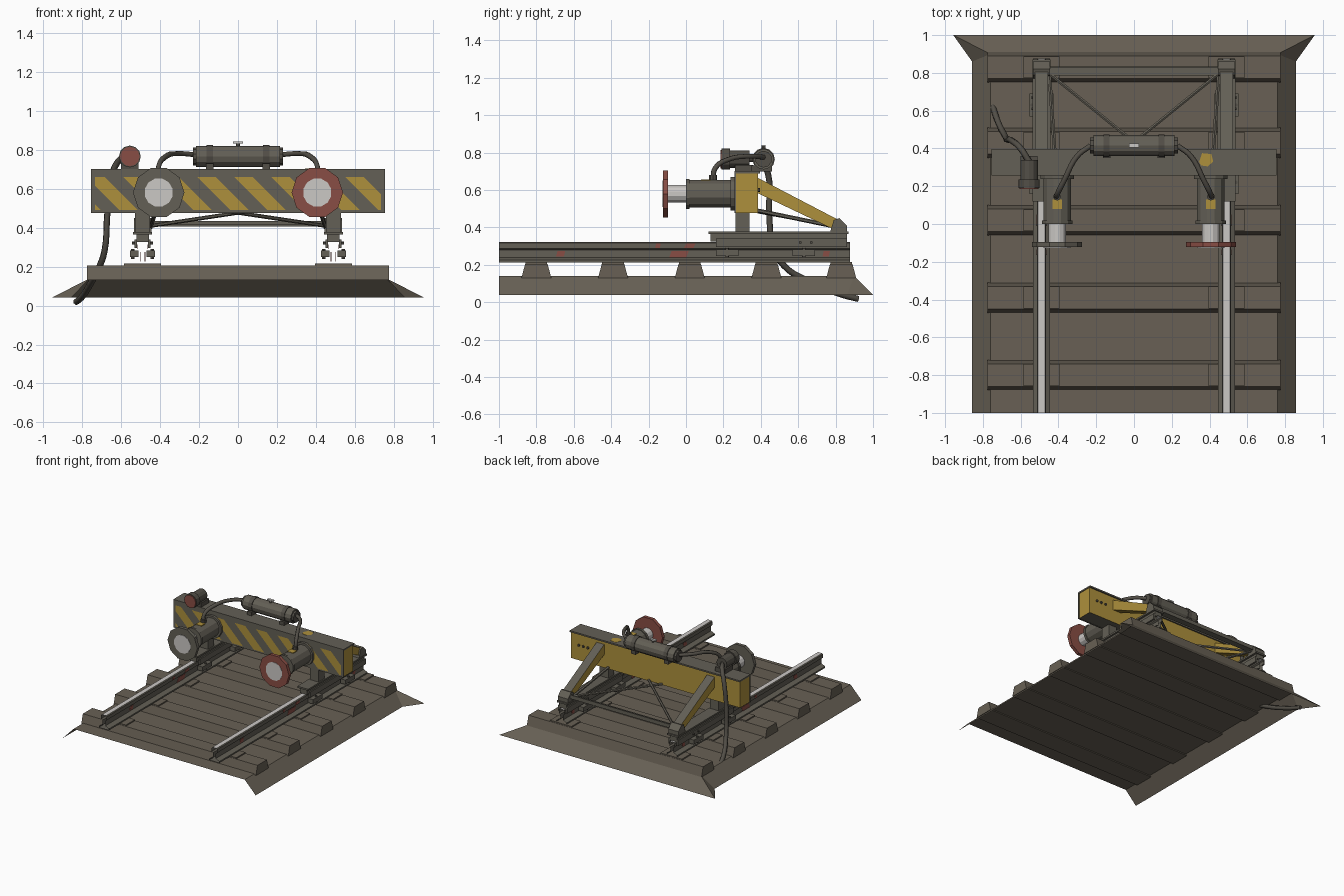
import bpy, bmesh, math
from mathutils import Vector as V

if "Cube" in bpy.data.objects:
    bpy.data.objects.remove(bpy.data.objects["Cube"])


def mat(name, r, g, b):
    m = bpy.data.materials.new(name)
    m.diffuse_color = (r, g, b, 1)
    m.use_nodes = True
    m.node_tree.nodes["Principled BSDF"].inputs["Base Color"].default_value = m.diffuse_color
    return m


BROWN = mat("weathered_brown", .138, .118, .090)
STEEL = mat("grey_steel", .125, .115, .092)
DARK = mat("dark_rubber", .085, .077, .063)
YELLOW = mat("warning_yellow", .42, .28, .045)
RED = mat("faded_red", .25, .075, .058)
WHITE = mat("polished_metal", .60, .58, .56)


def finish(name, bm, *mats, fix=True):
    if fix:
        bmesh.ops.recalc_face_normals(bm, faces=bm.faces)
    me = bpy.data.meshes.new(name)
    bm.to_mesh(me)
    bm.free()
    for m in mats:
        me.materials.append(m)
    ob = bpy.data.objects.new(name, me)
    bpy.context.collection.objects.link(ob)
    return ob


def prism(name, pts, axis, a, b, *mats, caps=True, rule=None):
    """Extrude a 2D profile along an axis; the profile uses the other two axes in order."""
    bm = bmesh.new()

    def place(p, t):
        c = list(p)
        c.insert("xyz".index(axis), t)
        return bm.verts.new(c)
    lo, hi = [place(p, a) for p in pts], [place(p, b) for p in pts]
    ends = [bm.faces.new(lo), bm.faces.new(hi)]
    for i in range(len(pts)):
        j = (i + 1) % len(pts)
        bm.faces.new((lo[i], lo[j], hi[j], hi[i]))
    bmesh.ops.recalc_face_normals(bm, faces=bm.faces)
    if not caps:
        bmesh.ops.delete(bm, geom=ends, context='FACES_ONLY')
    if rule:
        for f in bm.faces:
            f.material_index = rule(f)
    return finish(name, bm, *mats, fix=False)


def box(name, x0, x1, y0, y1, z0, z1, *mats, rule=None):
    return prism(name, [(x0, y0), (x1, y0), (x1, y1), (x0, y1)], 'z', z0, z1, *mats, rule=rule)


def rod(name, p, q, r, m, n=12, turn=0.0):
    p, q = V(p), V(q)
    bm = bmesh.new()
    bmesh.ops.create_cone(bm, cap_ends=True, segments=n, radius1=r, radius2=r, depth=(q - p).length)
    ob = finish(name, bm, m)
    ob.rotation_mode = 'QUATERNION'
    from mathutils import Quaternion
    ob.rotation_quaternion = (q - p).to_track_quat('Z', 'Y') @ Quaternion((0, 0, 1), turn)
    ob.location = (p + q) / 2
    return ob


def hose(name, pts, r, m):
    cu = bpy.data.curves.new(name, 'CURVE')
    cu.dimensions, cu.bevel_depth, cu.bevel_resolution = '3D', r, 1
    cu.resolution_u, cu.use_fill_caps = 5, True
    s = cu.splines.new('BEZIER')
    s.bezier_points.add(len(pts) - 1)
    for b, p in zip(s.bezier_points, pts):
        b.co, b.handle_left_type, b.handle_right_type = p, 'AUTO', 'AUTO'
    tmp = bpy.data.objects.new(name, cu)
    bpy.context.collection.objects.link(tmp)
    bpy.context.view_layer.update()
    me = bpy.data.meshes.new_from_object(tmp.evaluated_get(bpy.context.evaluated_depsgraph_get()))
    bpy.data.objects.remove(tmp)
    me.materials.clear()
    me.materials.append(m)
    bpy.context.collection.objects.link(bpy.data.objects.new(name, me))


# Ballast bed: open sheet with sloped sides, back slope and flared corners
bm = bmesh.new()
L, R = [[bm.verts.new((s * x, y, z)) for x, y, z in
         ((.76, -1, .14), (.76, .9, .14), (.857, .86, .04), (.857, -1, .04), (.957, 1, .04))] for s in (-1, 1)]
for f in ((L[0], R[0], R[1], L[1]), (L[1], R[1], R[4], L[4]),
          (R[0], R[3], R[2], R[1]), (R[1], R[2], R[4]), (L[0], L[1], L[2], L[3]), (L[1], L[4], L[2])):
    bm.faces.new(f)
finish("ballast_bed", bm, BROWN, fix=False)

# Sleepers with tie plates
for y in (-.80, -.39, .02, .43, .83):
    prism("sleeper", [(y - .08, .13), (y + .08, .13), (y + .06, .205), (y - .06, .205)], 'x', -.775, .775, BROWN)
    for s in (-1, 1):
        box("tie_plate", s * .49 - .095, s * .49 + .095, y - .058, y + .058, .2, .215, BROWN)

for s in (-1, 1):
    c = s * .49
    # Rail, with open ends and a polished running surface
    half = [(.045, .213), (.045, .225), (.012, .24), (.012, .28), (.024, .288), (.024, .316), (.018, .323)]
    prof = [(c + x, z) for x, z in half] + [(c - x, z) for x, z in reversed(half)]
    prism("rail", prof, 'y', -1, .877, STEEL, WHITE, caps=False,
          rule=lambda f: int(f.normal.z > .9 and f.calc_center_median().z > .3))
    # Rust patches on the rail sides
    for y, w, z0, z1, k in ((-.67, .05, .245, .275, 1), (-.04, .11, .226, .275, 1), (-.15, .03, .291, .313, 2),
                            (.02, .06, .291, .313, 2), (.75, .04, .245, .275, 1)):
        off = .012 if k == 1 else .024
        for t in (-1, 1):
            x = c + t * off
            prism("rust_patch", [(y - w / 2, z0), (y + w / 3, z0), (y + w / 2, z1), (y - w / 3, z1)],
                  'x', x - .002, x + .002, RED)

    # Skid over the rail: top plate, side cheeks, clamps and bolts
    box("skid_plate", c - .048, c + .048, .12, .87, .365, .378, STEEL)
    box("skid_core", c - .032, c + .032, .13, .86, .325, .366, STEEL)
    for t in (-1, 1):
        a, b = sorted((c + t * .028, c + t * .042))
        box("skid_cheek", a, b, .16, .86, .295, .34, STEEL)
        for y0 in (.16, .57):
            a, b = sorted((c + t * .02, c + t * .064))
            box("rail_clamp", a, b, y0, y0 + .12, .248, .283, STEEL)
            rod("clamp_bolt", (c + t * .05, y0 + .06, .24), (c + t * .05, y0 + .06, .29), .010, DARK, 6)
        for y in (.61, .67):
            rod("skid_bolt", (c + t * .035, y, .32), (c + t * .053, y, .32), .008, DARK, 6)
    # Post, rear bracket and diagonal strut
    box("post", c - .038, c + .038, .265, .34, .375, .48, STEEL)
    prism("rear_bracket", [(.77, .375), (.86, .375), (.86, .41), (.82, .45), (.79, .44)], 'x', c - .045, c + .045, STEEL)
    prism("strut", [(.38, .585), (.80, .385), (.85, .40), (.845, .425), (.385, .665)], 'x', c - .034, c + .034,
          YELLOW, STEEL, rule=lambda f: int(f.normal.z > .3))
    # Thin cross braces under the strut
    rod("cross_brace", (s * .44, .79, .41), (-s * .06, .385, .485), .010, STEEL, 6)
    rod("side_brace", (s * .45, .82, .40), (s * .42, .385, .49), .011, STEEL, 6)

# Rear cross member (angle section)
prism("rear_cross_member", [(.785, .405), (.835, .405), (.835, .435), (.825, .435), (.825, .417), (.785, .417)],
      'x', -.46, .46, STEEL)

# Buffer beam with front plate and lid
box("buffer_beam", -.75, .75, .267, .385, .478, .69, YELLOW, STEEL, rule=lambda f: int(abs(f.normal.z) > .5))
box("beam_front_plate", -.755, .755, .258, .268, .476, .694, STEEL)
box("beam_lid", -.755, .755, .258, .396, .689, .701, STEEL)
for x in (.60, .64, .68):
    rod("beam_bolt", (x, .38, .60), (x, .395, .60), .010, DARK, 6)
prism("paint_patch", [(.345, .33), (.36, .375), (.41, .37), (.42, .33), (.39, .305), (.355, .31)],
      'z', .70, .703, YELLOW)

# Diagonal warning stripes, clipped to the plate
Z0, Z1, E, LEAN = .49, .66, .735, .17
for k in range(-5, 5):
    bm = bmesh.new()
    x = k * .19 - .02
    bm.faces.new([bm.verts.new((px, .2555, pz)) for px, pz in
                  ((x, Z1), (x + LEAN, Z0), (x + LEAN + .095, Z0), (x + .095, Z1))])
    for s in (-1, 1):
        bmesh.ops.bisect_plane(bm, geom=bm.verts[:] + bm.edges[:] + bm.faces[:], plane_co=(s * E, 0, 0),
                               plane_no=(s, 0, 0), clear_outer=True)
    finish("warning_stripe", bm, YELLOW, fix=False) if bm.faces else bm.free()

# Buffers: barrel, flanges, plunger, disc head, label and hydraulic hose
for s, head in ((-1, STEEL), (1, RED)):
    x, z = s * .407, .58

    def turned(name, y0, y1, r, m, n=12):
        rod(name, (x, y0, z), (x, y1, z), r, m, n, math.pi / n)
    turned("buffer_barrel", .01, .26, .076, STEEL)
    turned("barrel_front_flange", 0, .018, .083, STEEL)
    turned("barrel_rear_flange", .238, .26, .092, STEEL)
    turned("plunger", -.10, .01, .048, WHITE)
    turned("buffer_head", -.123, -.096, .132, head, 10)
    turned("head_wear_plate", -.126, -.12, .074, WHITE)
    box("barrel_label", x - .025, x + .025, .08, .13, z + .066, z + .077, YELLOW)
    hose("tank_hose", [(s * .23, .415, .775), (s * .30, .36, .78), (s * .37, .23, .765),
                       (s * .407, .155, .715), (s * .407, .145, .65)], .014, DARK)
    rod("hose_fitting", (x, .145, .645), (x, .145, .68), .021, DARK, 8)
    # Tank ends, straps and feet
    rod("tank_end", (s * .20, .415, .765), (s * .232, .415, .765), .045, DARK, 10)
    rod("tank_strap", (s * .145 - .016, .415, .765), (s * .145 + .016, .415, .765), .06, DARK, 12)
    box("tank_foot", s * .145 - .02, s * .145 + .02, .35, .46, .698, .73, DARK)

# Hydraulic tank and valve
rod("hydraulic_tank", (-.215, .415, .765), (.215, .415, .765), .055, STEEL, 12)
rod("valve_stem", (0, .415, .81), (0, .415, .835), .010, STEEL, 8)
box("valve_handle", -.026, .026, .405, .425, .832, .842, WHITE)

# Tail lamp, bracket and trailing cable
rod("lamp_body", (-.555, .20, .765), (-.555, .34, .765), .046, DARK, 12)
rod("lamp_rim", (-.555, .19, .765), (-.555, .235, .765), .056, DARK, 12)
rod("lamp_lens", (-.555, .184, .765), (-.555, .192, .765), .050, RED, 12)
box("lamp_bracket", -.60, -.51, .262, .36, .70, .735, DARK)
hose("trailing_cable", [(-.555, .33, .765), (-.60, .40, .755), (-.645, .44, .68), (-.67, .445, .48), (-.685, .47, .28),
                        (-.72, .54, .18), (-.75, .63, .125), (-.80, .82, .045), (-.83, .92, .018)], .0165, DARK)
